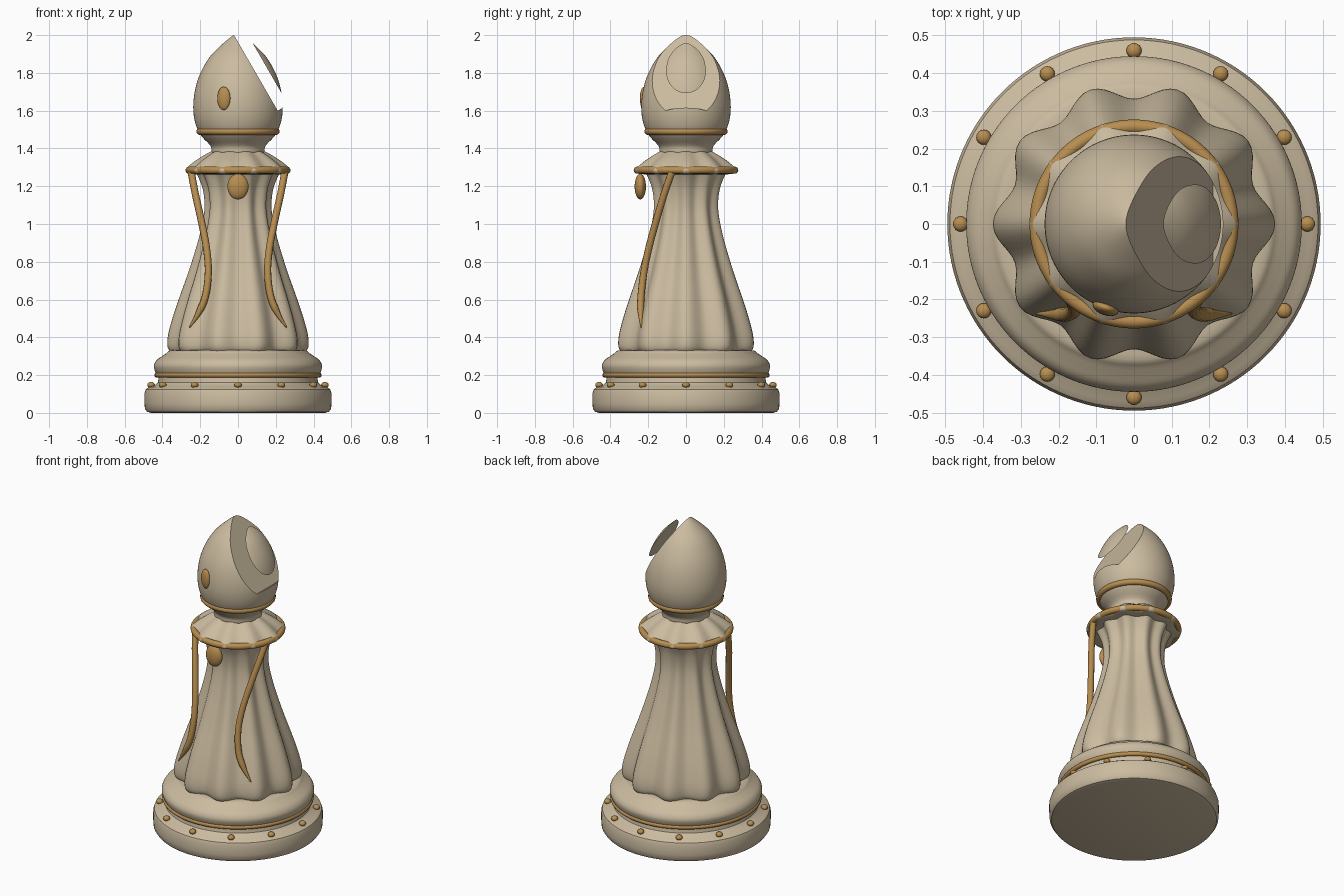
import bpy, bmesh, math
from mathutils import Vector

if "Cube" in bpy.data.objects:
    bpy.data.objects.remove(bpy.data.objects["Cube"])


def material(name, rgb):
    m = bpy.data.materials.new(name)
    m.use_nodes = True
    m.diffuse_color = (*rgb, 1)
    bsdf = m.node_tree.nodes["Principled BSDF"]
    bsdf.inputs["Base Color"].default_value = (*rgb, 1)
    return m


CREAM = material("cream", (0.60, 0.50, 0.35))
GOLD = material("gold", (0.48, 0.27, 0.08))


def smooth(ob, angle=35):
    bpy.ops.object.select_all(action="DESELECT")
    ob.select_set(True)
    bpy.context.view_layer.objects.active = ob
    bpy.ops.object.shade_smooth_by_angle(angle=math.radians(angle))


def finish(bm, name, mat):
    bmesh.ops.recalc_face_normals(bm, faces=bm.faces)
    me = bpy.data.meshes.new(name)
    bm.to_mesh(me)
    bm.free()
    me.materials.append(mat)
    ob = bpy.data.objects.new(name, me)
    bpy.context.collection.objects.link(ob)
    smooth(ob)
    return ob


def spline(points, steps):
    """Catmull-Rom curve through the points."""
    p = [Vector(q) for q in points]
    p = [2 * p[0] - p[1]] + p + [2 * p[-1] - p[-2]]
    out = []
    for a, b, c, d in zip(p, p[1:], p[2:], p[3:]):
        for i in range(steps):
            t = i / steps
            out.append(0.5 * (2 * b + (c - a) * t + (2 * a - 5 * b + 4 * c - d) * t * t
                              + (3 * b - 3 * c + d - a) * t ** 3))
    return out + [p[-2]]


def lathe(name, profile, mat, flute=0.0, steps=1, segs=120):
    """Turn a (radius, height) profile, optionally with ten flutes."""
    bm = bmesh.new()
    rings = []
    for r, z in spline(profile, steps):
        ring = []
        for i in range(segs):
            a = math.tau * i / segs
            rr = r * (1 + flute * math.cos(10 * a))
            ring.append(bm.verts.new((rr * math.cos(a), rr * math.sin(a), z)))
        rings.append(ring)
    for lo, hi in zip(rings, rings[1:]):
        for i in range(segs):
            j = (i + 1) % segs
            bm.faces.new((lo[i], lo[j], hi[j], hi[i]))
    bm.faces.new(rings[0][::-1])
    bm.faces.new(rings[-1])
    return finish(bm, name, mat)


def ring(name, radius, z, thick):
    bpy.ops.mesh.primitive_torus_add(major_radius=radius, minor_radius=thick,
                                     major_segments=96, minor_segments=14, location=(0, 0, z))
    ob = bpy.context.object
    ob.name = name
    ob.data.materials.append(GOLD)
    smooth(ob, 60)


def bead(name, loc, size, turn=0.0):
    bpy.ops.mesh.primitive_uv_sphere_add(segments=24, ring_count=14, location=loc)
    ob = bpy.context.object
    ob.name = name
    ob.scale = size
    ob.rotation_euler.z = turn
    ob.data.materials.append(GOLD)
    smooth(ob, 60)


# Base and moulding
lathe("base", [(0.46, 0), (0.482, 0.006), (0.493, 0.022), (0.495, 0.05), (0.495, 0.105),
               (0.488, 0.125), (0.47, 0.137), (0.44, 0.146), (0.425, 0.16), (0.42, 0.185),
               (0.42, 0.2)], CREAM)
lathe("base_moulding", [(0.415, 0.19), (0.432, 0.205), (0.443, 0.232), (0.444, 0.255),
                        (0.43, 0.28), (0.405, 0.298), (0.38, 0.315), (0.36, 0.33),
                        (0.31, 0.335)], CREAM, steps=3)
ring("base_ring", 0.43, 0.2, 0.013)
for k in range(12):
    a = math.tau * k / 12
    bead(f"base_stud_{k + 1}", (0.46 * math.cos(a), 0.46 * math.sin(a), 0.148),
         (0.02, 0.02, 0.016))

# Fluted body and collar
lathe("body", [(0.325, 0.315), (0.343, 0.33), (0.353, 0.36), (0.348, 0.42), (0.322, 0.52),
               (0.29, 0.62), (0.256, 0.72), (0.225, 0.82), (0.197, 0.92), (0.175, 1.02),
               (0.167, 1.1), (0.175, 1.18), (0.195, 1.24), (0.215, 1.28)],
      CREAM, flute=0.06, steps=4)
lathe("collar", [(0.20, 1.262), (0.25, 1.266), (0.263, 1.276), (0.264, 1.29), (0.25, 1.306),
                 (0.215, 1.335), (0.175, 1.362), (0.135, 1.385)], CREAM, flute=0.05, steps=3)
ring("collar_ring", 0.258, 1.285, 0.019)

# Neck and head
lathe("neck", [(0.13, 1.36), (0.14, 1.38), (0.142, 1.405), (0.155, 1.425), (0.18, 1.45),
               (0.2, 1.475), (0.205, 1.495)], CREAM, steps=3)
ring("head_ring", 0.203, 1.49, 0.018)
head = lathe("head", [(0.2, 1.48), (0.218, 1.51), (0.232, 1.56), (0.237, 1.62), (0.231, 1.69),
                      (0.214, 1.76), (0.186, 1.825), (0.145, 1.89), (0.09, 1.946),
                      (0.035, 1.992), (0.002, 2.012)], CREAM, steps=4)

# Slanted slot through the head
slope = Vector((0.5, 0, -0.866))
normal = Vector((0.866, 0, 0.5))
floor = Vector((0.21, 0, 1.6))
bm = bmesh.new()
bmesh.ops.create_cube(bm, size=1)
for v in bm.verts:
    v.co = (floor + normal * 0.064 * (v.co.x + 0.5) + slope * 0.8 * (v.co.z - 0.5)
            + Vector((0, v.co.y, 0)))
cutter = finish(bm, "slot_cutter", CREAM)
cutter.hide_render = True
mod = head.modifiers.new("slot", "BOOLEAN")
mod.operation = "DIFFERENCE"
mod.solver = "EXACT"
mod.object = cutter
bpy.context.view_layer.objects.active = head
bpy.ops.object.modifier_apply(modifier=mod.name)
bpy.data.objects.remove(cutter)
smooth(head, 30)

# Gold ornaments on the front
bead("head_gem", (-0.075, -0.222, 1.665), (0.036, 0.02, 0.062), -0.32)
bead("collar_pendant", (0, -0.242, 1.198), (0.056, 0.03, 0.068))

# Draped cords, tapering at the lower end
PATH = [(0.248, -0.075, 1.275), (0.226, -0.115, 1.16), (0.195, -0.157, 1.02),
        (0.168, -0.195, 0.88), (0.157, -0.222, 0.75), (0.172, -0.238, 0.62),
        (0.208, -0.24, 0.53), (0.258, -0.237, 0.45)]
for side, sx in (("left", 1), ("right", -1)):
    cu = bpy.data.curves.new(f"{side}_cord", "CURVE")
    cu.dimensions = "3D"
    cu.bevel_depth = 0.019
    cu.bevel_resolution = 3
    cu.use_fill_caps = True
    pts = spline(PATH, 6)
    sp = cu.splines.new("POLY")
    sp.points.add(len(pts) - 1)
    for i, (pt, co) in enumerate(zip(sp.points, pts)):
        pt.co = (sx * co.x, co.y, co.z, 1)
        pt.radius = min(1, 0.15 + (len(pts) - 1 - i) / 9)
    cu.materials.append(GOLD)
    ob = bpy.data.objects.new(f"{side}_cord", cu)
    bpy.context.collection.objects.link(ob)
    bpy.ops.object.select_all(action="DESELECT")
    ob.select_set(True)
    bpy.context.view_layer.objects.active = ob
    bpy.ops.object.convert(target="MESH")
    smooth(bpy.context.object, 60)
